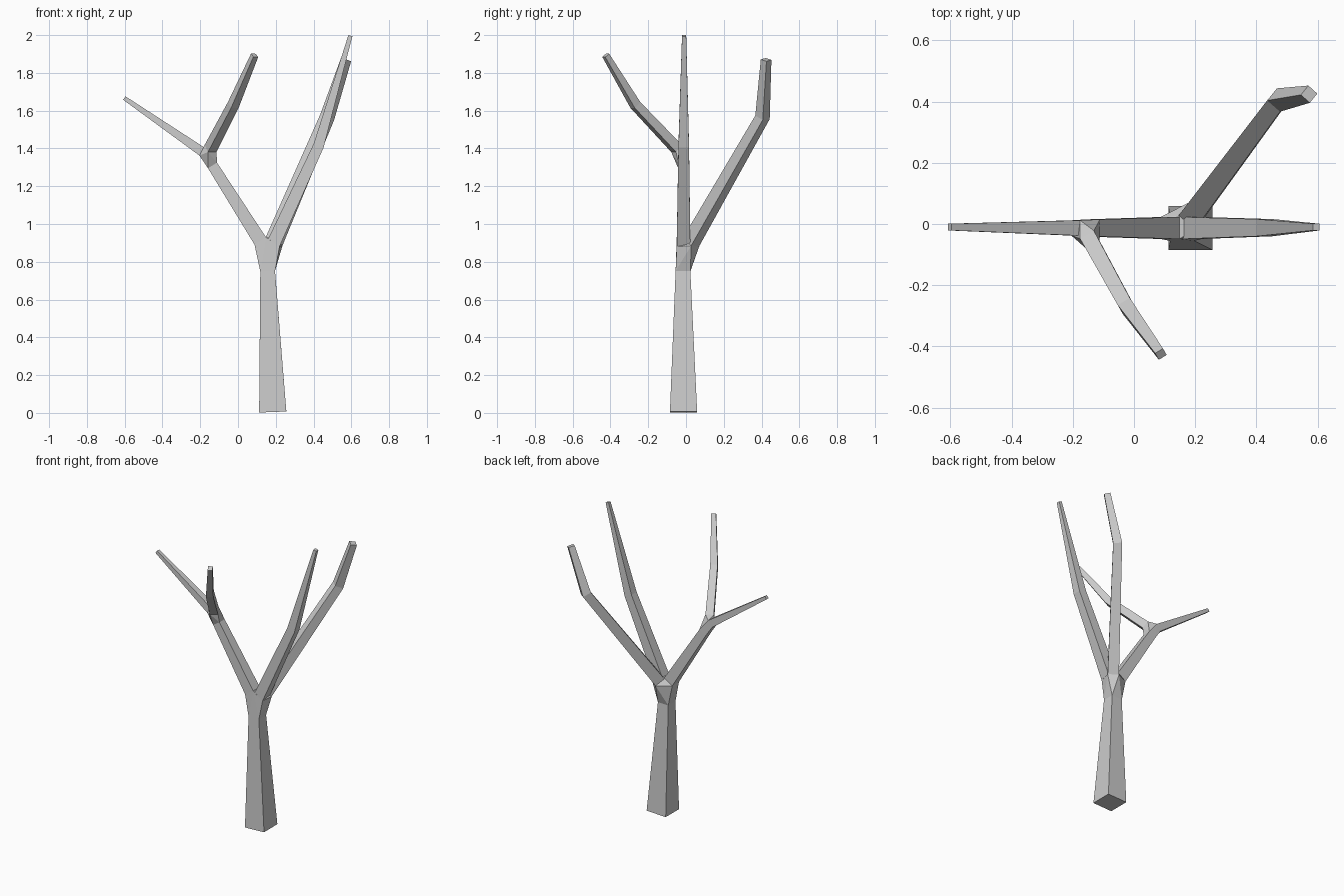
import bpy, bmesh
from mathutils import Vector

if "Cube" in bpy.data.objects:
    bpy.data.objects.remove(bpy.data.objects["Cube"])

bm = bmesh.new()


def limb(points, ref, cap_start=False, cap_end=True):
    """Tapered square limb through (x, y, z, half_width); returns first and last ring."""
    centres = [Vector(p[:3]) for p in points]
    steps = [(b - a).normalized() for a, b in zip(centres, centres[1:])]
    rings = []
    for i, (c, p) in enumerate(zip(centres, points)):
        d = (steps[max(i - 1, 0)] + steps[min(i, len(steps) - 1)]).normalized()
        a = Vector(ref)
        a = (a - d * a.dot(d)).normalized()
        b = d.cross(a)
        rings.append([bm.verts.new(c + (a * s + b * t) * p[3])
                      for s, t in ((1, 1), (-1, 1), (-1, -1), (1, -1))])
    for lo, hi in zip(rings, rings[1:]):
        for i in range(4):
            j = (i + 1) % 4
            bm.faces.new((lo[i], lo[j], hi[j], hi[i]))
    if cap_start:
        bm.faces.new(rings[0][::-1])
    if cap_end:
        bm.faces.new(rings[-1])
    return rings[0], rings[-1]


def fork(*rings):
    """Blend limbs together with a hull, leaving the limb openings clear."""
    hull = bmesh.ops.convex_hull(bm, input=[v for r in rings for v in r])
    faces = {g for g in hull["geom"] if isinstance(g, bmesh.types.BMFace)}
    for f in faces:
        if any(all(v in r for v in f.verts) for r in rings):
            bm.faces.remove(f)


Y = (0, 1, 0)

# Trunk
_, trunk_top = limb([(0.184, -0.013, 0.005, 0.072), (0.157, -0.016, 0.75, 0.039)],
                    Y, cap_start=True, cap_end=False)

# Main limbs: left, right, back
left_start, left_end = limb([(0.118, -0.013, 0.91, 0.036), (-0.135, -0.013, 1.31, 0.028)],
                            Y, cap_end=False)
right_start, _ = limb([(0.187, -0.013, 0.895, 0.036), (0.427, -0.012, 1.415, 0.028),
                       (0.595, -0.01, 1.997, 0.011)], Y)
back_start, _ = limb([(0.19, 0.027, 0.905, 0.035), (0.472, 0.405, 1.565, 0.028),
                      (0.572, 0.424, 1.87, 0.020)], (0.78, -0.63, 0))

# Twigs on the left limb
twig_start, _ = limb([(-0.19, -0.013, 1.383, 0.025), (-0.602, -0.01, 1.667, 0.011)], Y)
front_start, _ = limb([(-0.145, -0.05, 1.40, 0.026), (-0.025, -0.268, 1.63, 0.023),
                       (0.088, -0.425, 1.893, 0.015)], (0.87, 0.5, 0))

# Forks
fork(trunk_top, left_start, right_start, back_start)
fork(left_end, twig_start, front_start)

mesh = bpy.data.meshes.new("bare_tree")
bm.to_mesh(mesh)
bm.free()
bpy.context.collection.objects.link(bpy.data.objects.new("bare_tree", mesh))
